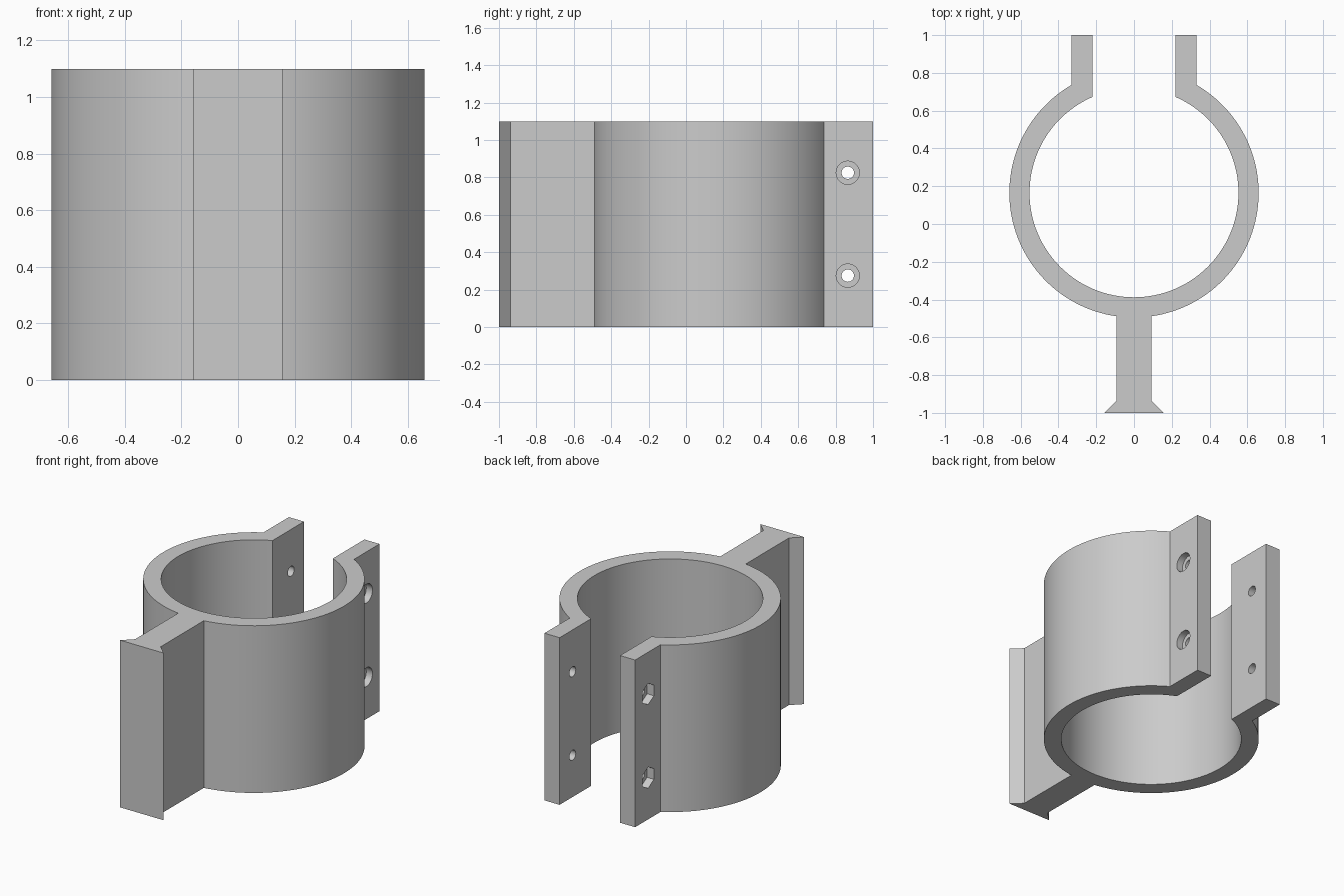
import bpy, bmesh, math
from mathutils import Matrix

cube = bpy.data.objects.get("Cube")
if cube:
    bpy.data.objects.remove(cube, do_unlink=True)

HEIGHT = 1.1
CENTRE_Y = 0.165            # axis of the ring
R_OUT, R_IN = 0.66, 0.553
EAR_IN, EAR_OUT = 0.22, 0.33    # inner and outer x of the clamping ears
STEM, FOOT = 0.093, 0.158       # half widths of the stem and its flared foot
BOLT_Y, BOLT_Z = 0.865, (0.275, 0.825)

grey = bpy.data.materials.new("light grey")
grey.use_nodes = True
colour = (0.6, 0.6, 0.6, 1)
grey.diffuse_color = colour
grey.node_tree.nodes["Principled BSDF"].inputs["Base Color"].default_value = colour


def make_object(name, bm):
    bmesh.ops.recalc_face_normals(bm, faces=bm.faces)
    mesh = bpy.data.meshes.new(name)
    bm.to_mesh(mesh)
    bm.free()
    mesh.materials.append(grey)
    obj = bpy.data.objects.new(name, mesh)
    bpy.context.collection.objects.link(obj)
    return obj


def arc(radius, start, end, steps):
    """Points on the ring, angles measured from +y towards +x."""
    angles = [start + (end - start) * i / steps for i in range(steps + 1)]
    return [(radius * math.sin(a), CENTRE_Y + radius * math.cos(a)) for a in angles]


# Half outline on the +x side: foot, stem, outer ring, ear, inner ring
half = [(FOOT, -1), (STEM, -0.937)]
half += arc(R_OUT, math.pi - math.asin(STEM / R_OUT), math.asin(EAR_OUT / R_OUT), 56)
half += [(EAR_OUT, 1), (EAR_IN, 1)]
half += arc(R_IN, math.asin(EAR_IN / R_IN), math.pi, 56)
outline = half + [(-x, y) for x, y in reversed(half[:-1])]

# Clamp body: the full outline extruded upwards
bm = bmesh.new()
base = bm.faces.new([bm.verts.new((x, y, 0)) for x, y in outline])
top = bmesh.ops.extrude_face_region(bm, geom=[base])["geom"]
bmesh.ops.translate(bm, vec=(0, 0, HEIGHT),
                    verts=[v for v in top if isinstance(v, bmesh.types.BMVert)])
clamp = make_object("clamp_body", bm)
bpy.context.view_layer.objects.active = clamp


def cut_pair(name, sides, radius, x0, x1):
    """Cut two sideways holes, one above the other, between x0 and x1."""
    bm = bmesh.new()
    for z in BOLT_Z:
        place = (Matrix.Translation(((x0 + x1) / 2, BOLT_Y, z))
                 @ Matrix.Rotation(math.pi / 2, 4, 'Y')
                 @ Matrix.Rotation(math.pi / 2, 4, 'Z'))
        bmesh.ops.create_cone(bm, cap_ends=True, segments=sides, radius1=radius,
                              radius2=radius, depth=x1 - x0, matrix=place)
    cutter = make_object(name, bm)
    cutter.hide_render = True
    mod = clamp.modifiers.new(name, 'BOOLEAN')
    mod.operation = 'DIFFERENCE'
    mod.solver = 'EXACT'
    mod.object = cutter
    bpy.ops.object.modifier_apply(modifier=name)
    bpy.data.objects.remove(cutter, do_unlink=True)


# Bolt holes, round head recesses and hexagonal nut recesses
cut_pair("bolt_holes", 32, 0.033, -0.5, 0.5)
cut_pair("head_recesses", 40, 0.062, EAR_OUT - 0.045, 0.5)
cut_pair("nut_recesses", 6, 0.07, -0.5, -EAR_OUT + 0.05)

# Smooth curved walls, crisp edges
bpy.ops.object.select_all(action='DESELECT')
clamp.select_set(True)
bpy.ops.object.shade_smooth_by_angle(angle=math.radians(25))
